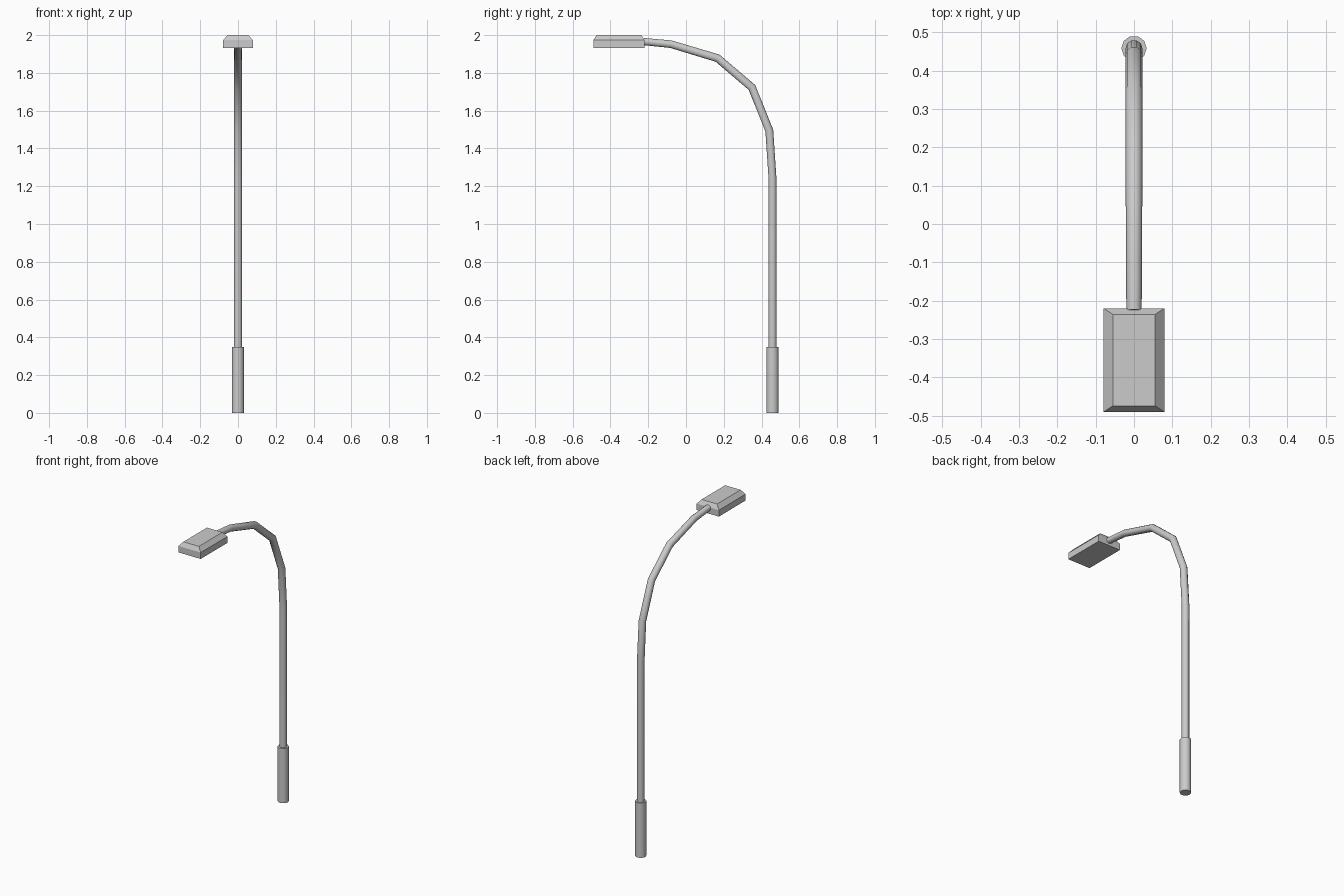
import bpy, bmesh, math
from mathutils import Vector

if "Cube" in bpy.data.objects:
    bpy.data.objects.remove(bpy.data.objects["Cube"])

SIDES = 10
POLE_Y = 0.458


def finish(name, bm, smooth=False):
    bmesh.ops.recalc_face_normals(bm, faces=bm.faces)
    mesh = bpy.data.meshes.new(name)
    bm.to_mesh(mesh)
    bm.free()
    obj = bpy.data.objects.new(name, mesh)
    bpy.context.collection.objects.link(obj)
    if smooth:
        bpy.ops.object.select_all(action='DESELECT')
        obj.select_set(True)
        bpy.context.view_layer.objects.active = obj
        bpy.ops.object.shade_smooth_by_angle(angle=math.radians(40))
    return obj


def skin(bm, rings):
    """Bridge a list of equal rings and cap both ends."""
    n = len(rings[0])
    rings = [[bm.verts.new(p) for p in ring] for ring in rings]
    for a, b in zip(rings, rings[1:]):
        for i in range(n):
            j = (i + 1) % n
            bm.faces.new((a[i], a[j], b[j], b[i]))
    bm.faces.new(rings[0])
    bm.faces.new(rings[-1])


def tube(name, path):
    """Sweep a polygon along (y, z, radius) points with mitred joints."""
    pts = [Vector((0, y, z)) for y, z, r in path]
    rings = []
    for i, p in enumerate(pts):
        d_in = (p - pts[max(i - 1, 0)]).normalized()
        d_out = (pts[min(i + 1, len(pts) - 1)] - p).normalized()
        t = (d_in + d_out).normalized()
        side = t.cross(Vector((1, 0, 0)))
        miter = 1 / max(t.dot(d_in), t.dot(d_out))
        r = path[i][2]
        rings.append([p + Vector((r * math.cos(a), 0, 0)) + side * (r * miter * math.sin(a))
                      for a in (math.tau * k / SIDES for k in range(SIDES))])
    bm = bmesh.new()
    skin(bm, rings)
    return finish(name, bm, smooth=True)


def rect(hx, y0, y1, z):
    return [(-hx, y0, z), (hx, y0, z), (hx, y1, z), (-hx, y1, z)]


# Thick sleeve at the foot of the pole
tube("pole_base", [(POLE_Y, 0, 0.033), (POLE_Y, 0.35, 0.033)])

# Pole curving over into the arm
tube("pole_arm", [(POLE_Y, 0.34, 0.022), (POLE_Y, 1.24, 0.022), (0.441, 1.495, 0.022),
                  (0.349, 1.723, 0.022), (0.167, 1.878, 0.022), (-0.08, 1.952, 0.021),
                  (-0.225, 1.966, 0.020)])

# Lamp head with a chamfered top
bm = bmesh.new()
skin(bm, [rect(0.079, -0.49, -0.22, 1.932),
          rect(0.079, -0.49, -0.22, 1.973),
          rect(0.055, -0.474, -0.236, 2.0)])
finish("lamp_head", bm)
